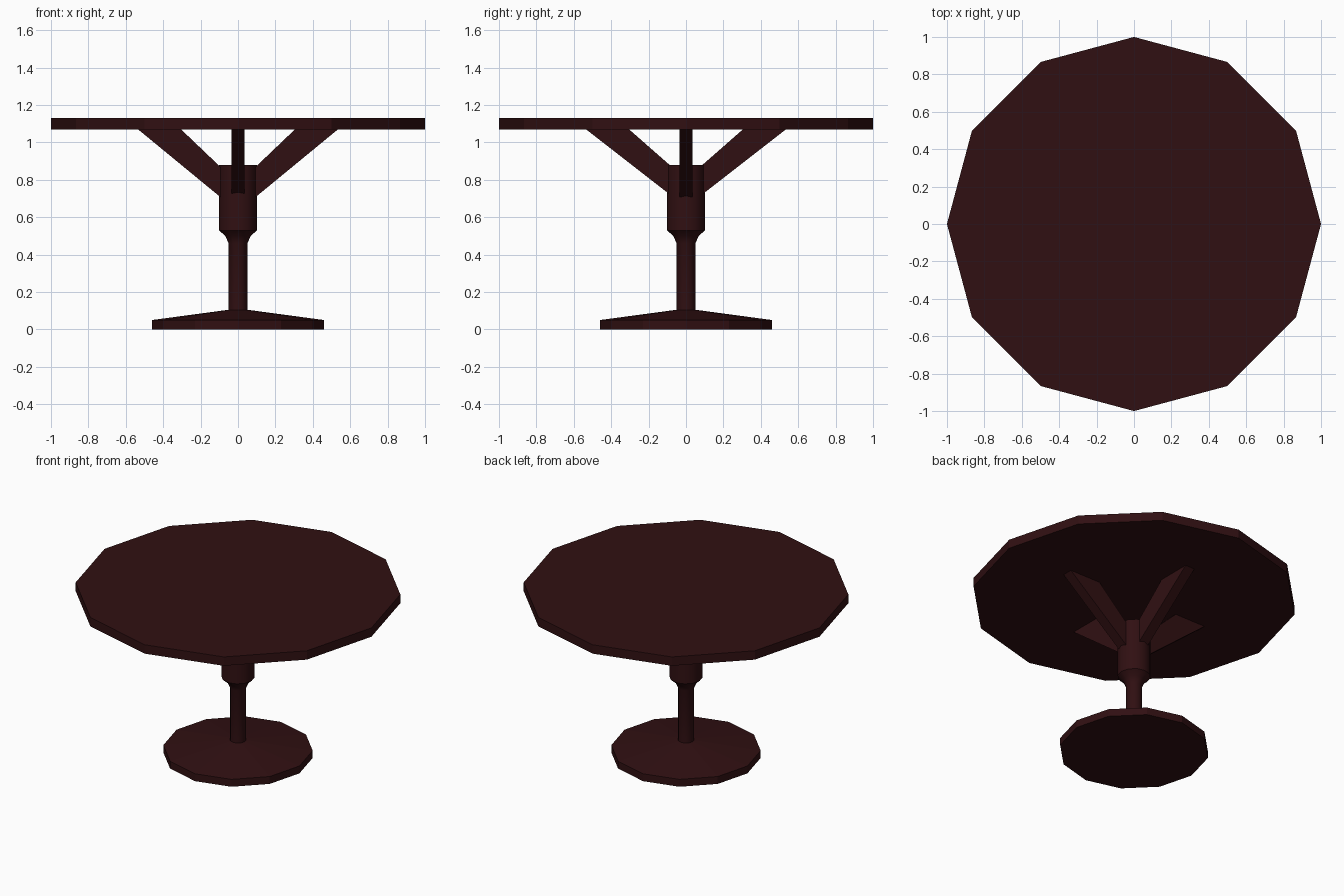
import bpy, bmesh, math
from mathutils import Matrix

if "Cube" in bpy.data.objects:
    bpy.data.objects.remove(bpy.data.objects["Cube"])

wood = bpy.data.materials.new("dark red wood")
wood.diffuse_color = (0.03, 0.005, 0.006, 1)
wood.use_nodes = True
wood.node_tree.nodes["Principled BSDF"].inputs["Base Color"].default_value = wood.diffuse_color


def finish(name, bm):
    bmesh.ops.recalc_face_normals(bm, faces=bm.faces)
    mesh = bpy.data.meshes.new(name)
    bm.to_mesh(mesh)
    bm.free()
    mesh.materials.append(wood)
    ob = bpy.data.objects.new(name, mesh)
    bpy.context.collection.objects.link(ob)
    return ob


def lathe(name, profile, sides=12):
    """Closed solid from (radius, height) rings."""
    bm = bmesh.new()
    rings = [[bm.verts.new((r * math.cos(2 * math.pi * i / sides),
                            r * math.sin(2 * math.pi * i / sides), z))
              for i in range(sides)] for r, z in profile]
    for a, b in zip(rings, rings[1:]):
        for i in range(sides):
            j = (i + 1) % sides
            bm.faces.new((a[i], a[j], b[j], b[i]))
    bm.faces.new(rings[0][::-1])
    bm.faces.new(rings[-1])
    return finish(name, bm)


def brace(name, profile, angle, half=0.035):
    """Tapered plank: side profile extruded to its width, turned about z."""
    bm = bmesh.new()
    a = [bm.verts.new((x, -half, z)) for x, z in profile]
    b = [bm.verts.new((x, half, z)) for x, z in profile]
    n = len(profile)
    bm.faces.new(a)
    bm.faces.new(b[::-1])
    for i in range(n):
        j = (i + 1) % n
        bm.faces.new((a[j], a[i], b[i], b[j]))
    bm.transform(Matrix.Rotation(angle, 4, 'Z'))
    return finish(name, bm)


# round top and foot
lathe("table_top", [(1, 1.07), (1, 1.13)])
lathe("base", [(0.46, 0), (0.46, 0.05), (0.05, 0.105)])

# post flaring into the thick hub
post = lathe("post", [(0.05, 0.09), (0.05, 0.46), (0.068, 0.50),
                      (0.102, 0.53), (0.102, 0.88)])
bpy.context.view_layer.objects.active = post
post.select_set(True)
bpy.ops.object.shade_smooth_by_angle(angle=math.radians(32))

# four braces, the pair along x sitting slightly lower than the pair along y
along_x = [(0.085, 0.70), (0.535, 1.07), (0.305, 1.07), (0.085, 0.86)]
along_y = [(0.085, 0.72), (0.535, 1.07), (0.305, 1.07), (0.085, 0.877)]
for i, side in enumerate(("right", "back", "left", "front")):
    brace("brace_" + side, along_y if i % 2 else along_x, i * math.pi / 2)
